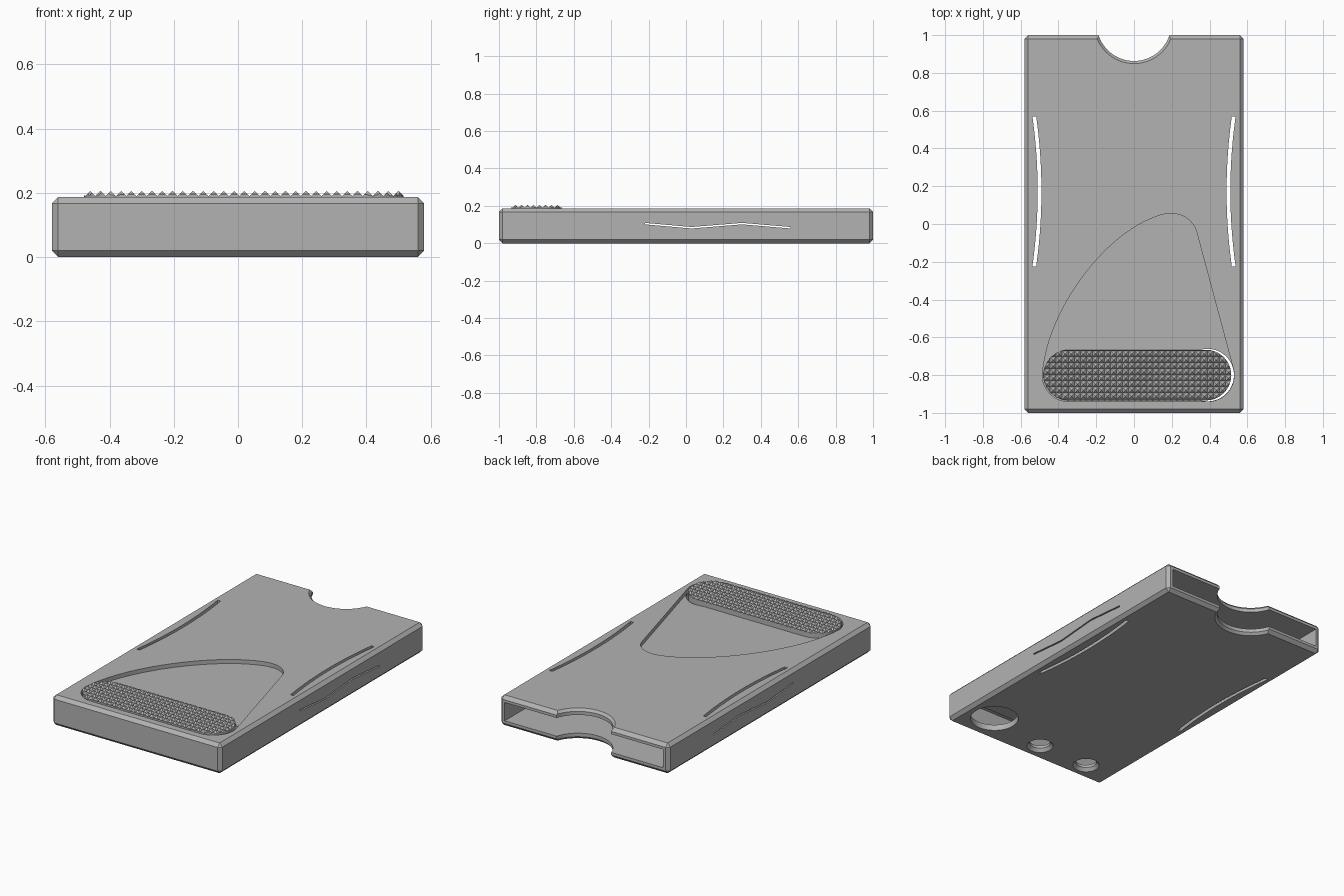
import bpy, bmesh, math
from mathutils import Vector

cube = bpy.data.objects.get("Cube")
if cube:
    bpy.data.objects.remove(cube, do_unlink=True)

W, H, WALL = 1.16, 0.187, 0.037
PAD_Y, PAD_R, PAD_L, PAD_RIGHT = -0.80, 0.14, -0.345, 0.385

grey = bpy.data.materials.new("plain_grey")
grey.use_nodes = True
grey.diffuse_color = (0.45, 0.45, 0.45, 1)
grey.node_tree.nodes["Principled BSDF"].inputs["Base Color"].default_value = (0.45, 0.45, 0.45, 1)


def make(name, bm):
    bmesh.ops.recalc_face_normals(bm, faces=bm.faces)
    me = bpy.data.meshes.new(name)
    bm.to_mesh(me)
    bm.free()
    me.materials.append(grey)
    ob = bpy.data.objects.new(name, me)
    bpy.context.scene.collection.objects.link(ob)
    return ob


def box(name, lo, hi, bevel=0):
    bm = bmesh.new()
    bmesh.ops.create_cube(bm, size=1)
    for v in bm.verts:
        v.co = Vector([lo[i] + (v.co[i] + 0.5) * (hi[i] - lo[i]) for i in range(3)])
    if bevel:
        bmesh.ops.bevel(bm, geom=bm.edges[:], offset=bevel, segments=1, affect='EDGES')
    return make(name, bm)


def loft(name, rings):
    """Solid through matching closed rings of 3D points."""
    bm = bmesh.new()
    vs = [[bm.verts.new(p) for p in r] for r in rings]
    for a, b in zip(vs, vs[1:]):
        for i in range(len(a)):
            j = (i + 1) % len(a)
            bm.faces.new((a[i], a[j], b[j], b[i]))
    bm.faces.new(vs[0][::-1])
    bm.faces.new(vs[-1])
    return make(name, bm)


def prism(name, outline, z0, z1):
    return loft(name, [[(x, y, z) for x, y in outline] for z in (z0, z1)])


def arc(cx, cy, r, a0, a1, n=20):
    return [(cx + r * math.cos(math.radians(a0 + (a1 - a0) * i / n)),
             cy + r * math.sin(math.radians(a0 + (a1 - a0) * i / n))) for i in range(n + 1)]


def turned(name, cx, cy, profile):
    """Round cutter from (radius, height) pairs."""
    return loft(name, [[(x, y, z) for x, y in arc(cx, cy, r, 0, 360, 64)[:-1]] for r, z in profile])


def bezier(a, b, c, d, n=24):
    pts = [Vector(p) for p in (a, b, c, d)]
    out = []
    for i in range(n):
        t = i / n
        k = ((1 - t) ** 3, 3 * t * (1 - t) ** 2, 3 * t * t * (1 - t), t ** 3)
        out.append(tuple(sum((p * f for p, f in zip(pts, k)), Vector((0, 0)))))
    return out


def boolean(ob, cutter, op='DIFFERENCE'):
    m = ob.modifiers.new("cut", 'BOOLEAN')
    m.operation, m.solver, m.object = op, 'EXACT', cutter
    bpy.context.view_layer.update()
    dg = bpy.context.evaluated_depsgraph_get()
    me = bpy.data.meshes.new_from_object(ob.evaluated_get(dg))
    ob.modifiers.clear()
    ob.data = me
    bpy.data.objects.remove(cutter, do_unlink=True)


# Sleeve: chamfered box, hollow and open at the back
sleeve = box("sleeve", (-W / 2, -1, 0), (W / 2, 1, H), 0.02)
boolean(sleeve, box("cavity", (-W / 2 + WALL, -0.96, WALL), (W / 2 - WALL, 1.1, H - WALL)))

# Finger notch with chamfered rims
boolean(sleeve, turned("notch", 0, 1.06, [(0.22, -0.01), (0.197, 0.015), (0.197, H - 0.015), (0.22, H + 0.01)]))

# Shallow thumb recess in the top
recess = (bezier((-0.485, -0.8), (-0.46, -0.45), (-0.15, -0.05), (0.12, 0.04))
          + bezier((0.12, 0.04), (0.22, 0.08), (0.31, 0.04), (0.335, -0.05), 14)
          + arc(PAD_RIGHT + 0.005, PAD_Y, PAD_R, 12, -90)
          + arc(PAD_L, PAD_Y, PAD_R, -90, -175))
boolean(sleeve, prism("recess", recess, H - 0.025, H + 0.05))

# Round through hole under the pad, and two countersunk holes in the bottom
boolean(sleeve, turned("push_hole", PAD_RIGHT + 0.005, PAD_Y, [(PAD_R - 0.001, -0.05), (PAD_R - 0.001, H + 0.04)]))
for x in (-0.02, -0.37):
    boolean(sleeve, turned("small_hole", x, -0.875, [(0.08, -0.005), (0.06, 0.02), (0.06, 0.08)]))

# Curved spring slots and zigzag side slits
for s in (-1, 1):
    side = [(-0.225 + 0.795 * i / 24, 0.5 + 0.028 * (i / 12 - 1) ** 2) for i in range(25)]
    slot = [(s * (x - 0.01), y) for y, x in side] + [(s * (x + 0.01), y) for y, x in side[::-1]]
    boolean(sleeve, prism("slot", slot, -0.05, H + 0.05))
    zig = [(-0.22, 0.105), (0.03, 0.083), (0.3, 0.105), (0.56, 0.083)]
    line = [(y, z - 0.004) for y, z in zig] + [(y, z + 0.004) for y, z in zig[::-1]]
    boolean(sleeve, loft("slit", [[(s * x, y, z) for y, z in line] for x in (0.52, 0.62)]))

# Grip pad: field of small pyramids trimmed to a rounded bar
STEP, COLS, ROWS, BASE, VALLEY, PEAK = 0.032, 33, 10, 0.145, 0.19, 0.206
x0, y0 = 0.02 - COLS * STEP / 2, PAD_Y - ROWS * STEP / 2
bm = bmesh.new()
grid = [[bm.verts.new((x0 + i * STEP, y0 + j * STEP, VALLEY)) for j in range(ROWS + 1)] for i in range(COLS + 1)]
for i in range(COLS):
    for j in range(ROWS):
        q = [grid[i][j], grid[i + 1][j], grid[i + 1][j + 1], grid[i][j + 1]]
        tip = bm.verts.new((x0 + (i + 0.5) * STEP, y0 + (j + 0.5) * STEP, PEAK))
        for a, b in zip(q, q[1:] + q[:1]):
            bm.faces.new((a, b, tip))
rim = [e for e in bm.edges if e.is_boundary]
new = bmesh.ops.extrude_edge_only(bm, edges=rim)["geom"]
for v in new:
    if isinstance(v, bmesh.types.BMVert):
        v.co.z = BASE - 0.05
bmesh.ops.holes_fill(bm, edges=[e for e in bm.edges if e.is_boundary], sides=0)
pad = make("grip_pad", bm)
bar = arc(0.381, PAD_Y, 0.134, -90, 90) + arc(PAD_L, PAD_Y, 0.134, 90, 270)
boolean(pad, prism("pad_trim", bar, BASE, 0.25), 'INTERSECT')
